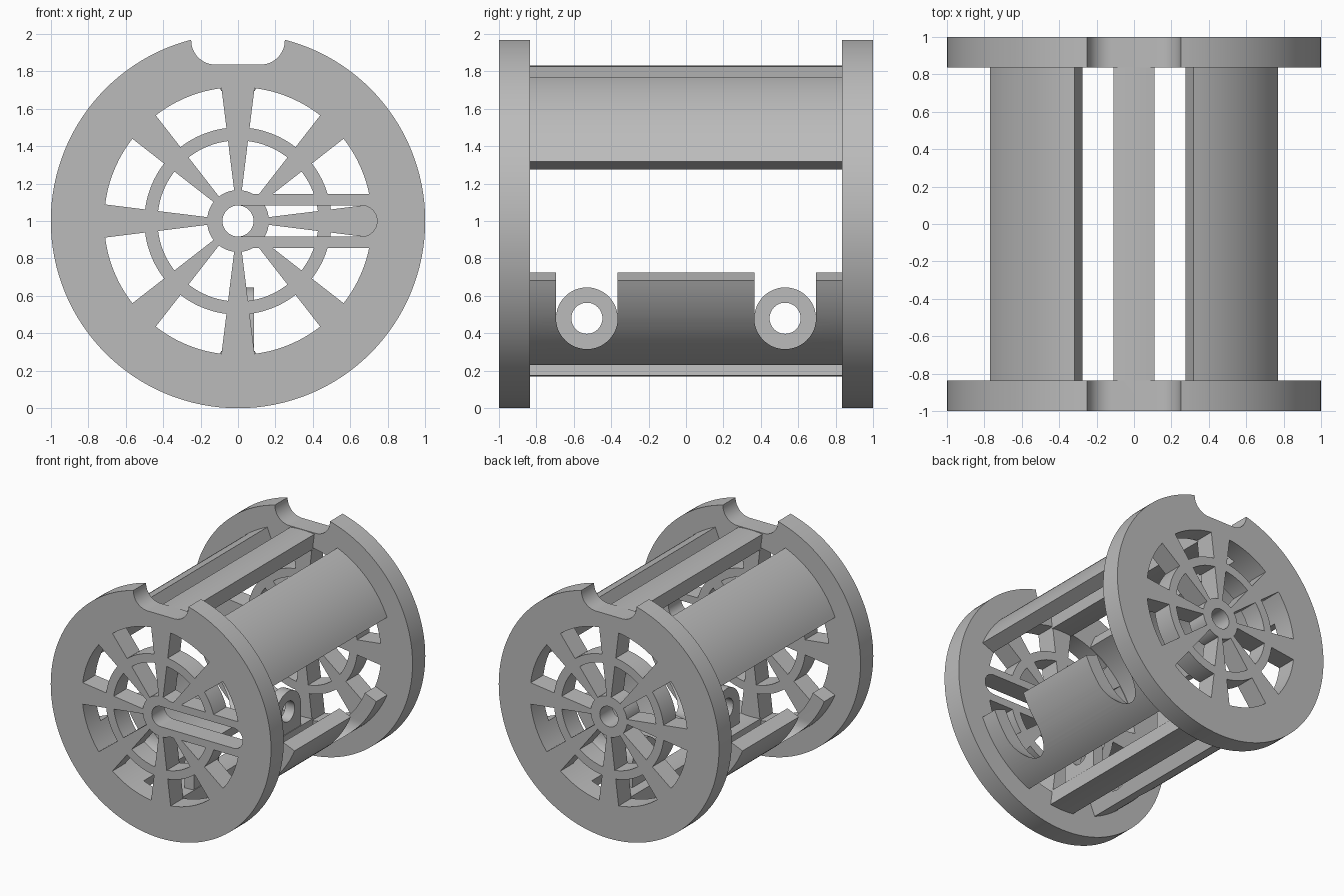
import bpy, bmesh
from math import cos, sin, pi, radians

cube = bpy.data.objects.get("Cube")
if cube:
    bpy.data.objects.remove(cube, do_unlink=True)

grey = bpy.data.materials.new("light grey plastic")
grey.use_nodes = True
colour = (0.5, 0.5, 0.5, 1)
grey.diffuse_color = colour
grey.node_tree.nodes["Principled BSDF"].inputs["Base Color"].default_value = colour

CZ = 1.0          # height of the axle
HOLE = 0.083      # bore radius, also half the slot width
BOSS = 0.165      # hub and lug radius, also flange thickness
INNER = 1 - BOSS  # inside face of the flanges


def arc(cx, cz, r, start, end, n):
    angles = [radians(start + (end - start) * i / n) for i in range(n + 1)]
    return [(cx + r * cos(a), cz + r * sin(a)) for a in angles]


def sector(r0, r1, start, end, n=12):
    return arc(0, CZ, r1, start, end, n) + arc(0, CZ, r0, end, start, n)


def circle(cx, cz, r, n=48):
    return arc(cx, cz, r, 0, 360, n)[:-1]


def prism(name, outlines, lo, hi, axis="y", rounding=0):
    """Extrude closed outlines along y (outline is x, z) or x (outline is y, z)."""
    bm = bmesh.new()
    for outline in outlines:
        place = (lambda p, d: (p[0], d, p[1])) if axis == "y" else (lambda p, d: (d, p[0], p[1]))
        ends = [[bm.verts.new(place(p, d)) for p in outline] for d in (lo, hi)]
        caps = [bm.faces.new(ring) for ring in ends]
        n = len(outline)
        for i in range(n):
            j = (i + 1) % n
            bm.faces.new((ends[0][i], ends[0][j], ends[1][j], ends[1][i]))
        if rounding:
            rim = list({e for f in caps for e in f.edges})
            bmesh.ops.bevel(bm, geom=rim, offset=rounding, segments=8, profile=0.5, affect="EDGES")
    bmesh.ops.recalc_face_normals(bm, faces=bm.faces)
    mesh = bpy.data.meshes.new(name)
    bm.to_mesh(mesh)
    bm.free()
    mesh.materials.append(grey)
    ob = bpy.data.objects.new(name, mesh)
    bpy.context.collection.objects.link(ob)
    return ob


def activate(ob):
    bpy.ops.object.select_all(action="DESELECT")
    ob.select_set(True)
    bpy.context.view_layer.objects.active = ob


def cut(ob, cutter):
    """Subtract the cutter from the part and remove it."""
    activate(ob)
    mod = ob.modifiers.new("cut", "BOOLEAN")
    mod.operation, mod.solver, mod.object = "DIFFERENCE", "EXACT", cutter
    bpy.ops.object.modifier_apply(modifier=mod.name)
    bpy.data.objects.remove(cutter, do_unlink=True)


def smooth(ob):
    activate(ob)
    bpy.ops.object.shade_smooth_by_angle(angle=radians(30))


# Flanges: rounded discs with spoked windows, a top notch and a bore
for name, lo, hi, slotted in (("front_flange", -1, -INNER, True), ("back_flange", INNER, 1, False)):
    flange = prism(name, [circle(0, CZ, 1, 128)], lo, hi, rounding=0.0815)
    windows = []
    for k in range(8):
        a, b = 45 * k + 7.1, 45 * k + 37.9
        windows += [sector(BOSS, 0.43, a, b), sector(0.5, 0.715, a, b)]
    window_cutter = prism("window_cutter", windows, lo - 0.1, hi + 0.1)
    if slotted:  # leave a solid strip around the slot
        strip = [(0, 0.855), (1, 0.855), (1, 1.145), (0, 1.145)]
        cut(window_cutter, prism("strip_cutter", [strip], lo - 0.2, hi + 0.2))
    cut(flange, window_cutter)

    bore = circle(0, CZ, HOLE)
    if slotted:
        bore = arc(0, CZ, HOLE, 90, 270, 24) + arc(0.66, CZ, HOLE, -90, 90, 24)
    cut(flange, prism("bore_cutter", [bore], lo - 0.1, hi + 0.1))

    notch = arc(-0.12, 1.965, 0.13, 180, 270, 12) + arc(0.12, 1.965, 0.13, 270, 360, 12)
    notch += [(0.25, 2.2), (-0.25, 2.2)]
    cut(flange, prism("notch_cutter", [notch], lo - 0.1, hi + 0.1))
    smooth(flange)

# Curved drum panels; the lower pair has U-shaped openings
LUG_Z = 0.48
lug_ys = (-0.53, 0.53)
panels = (("upper_left_panel", 22.5), ("upper_right_panel", 112.5),
          ("lower_right_panel", 202.5), ("lower_left_panel", 292.5))
for name, start in panels:
    panel = prism(name, [sector(0.72, 0.832, start, start + 45, 20)], -INNER - 0.01, INNER + 0.01)
    if name.startswith("lower"):
        openings = [arc(y, LUG_Z, BOSS, 180, 360, 24) + [(y + BOSS, 0.9), (y - BOSS, 0.9)] for y in lug_ys]
        cut(panel, prism("opening_cutter", openings, -1.2, 1.2, axis="x"))
    smooth(panel)

# Narrow bars joining the top and bottom spokes
for name, mid in (("top_bar", 90), ("bottom_bar", 270)):
    bar = prism(name, [sector(0.7, 0.832, mid - 7.5, mid + 7.5, 6)], -INNER - 0.01, INNER + 0.01)
    smooth(bar)

# Pierced lugs standing on the bottom bar
for name, y in zip(("front_lug", "back_lug"), lug_ys):
    outline = arc(y, LUG_Z, BOSS, 0, 180, 24) + [(y - BOSS, 0.25), (y + BOSS, 0.25)]
    lug = prism(name, [outline], 0, 0.085, axis="x")
    cut(lug, prism("lug_bore_cutter", [circle(y, LUG_Z, HOLE)], -0.1, 0.2, axis="x"))
    smooth(lug)
